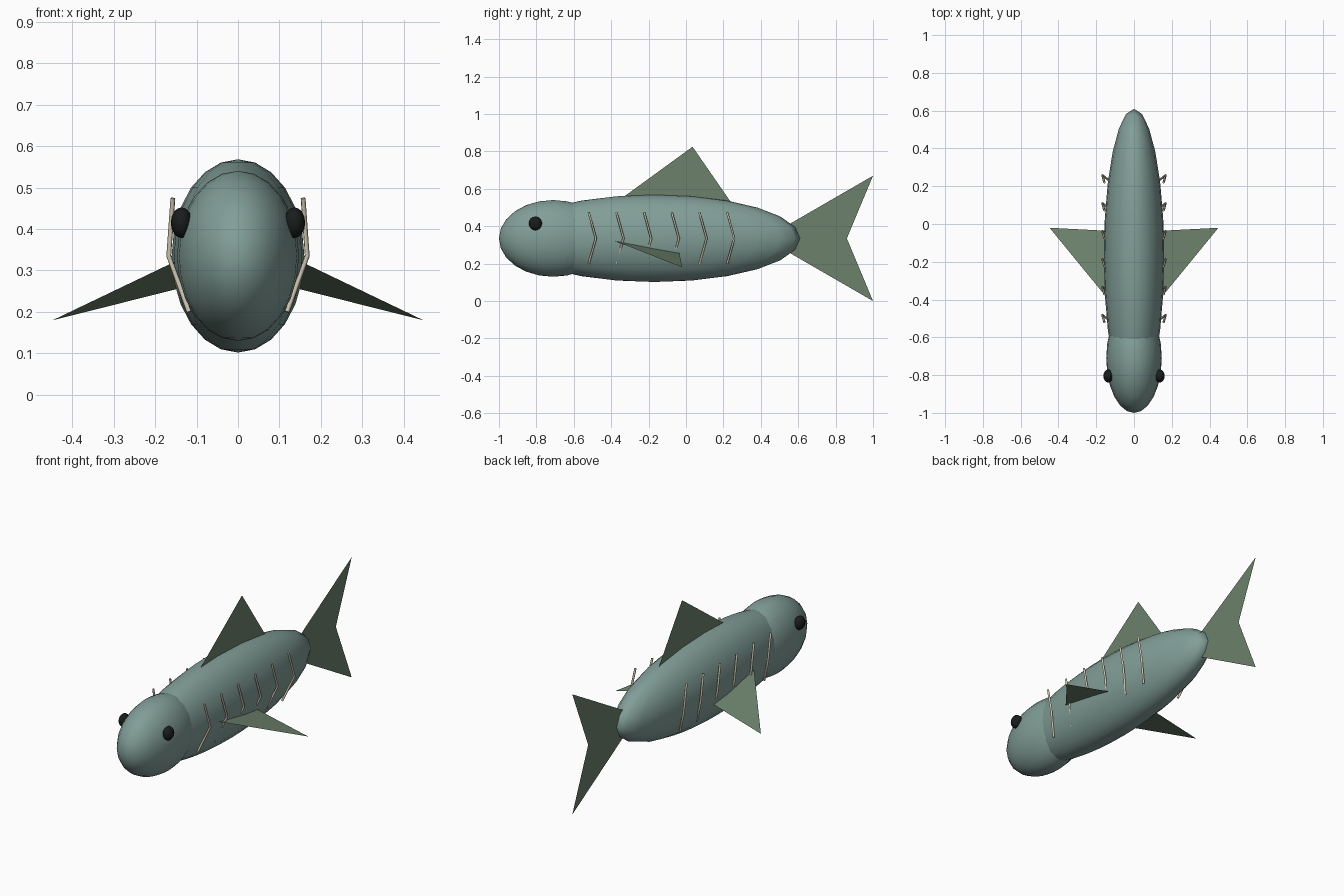
import bpy

if "Cube" in bpy.data.objects:
    bpy.data.objects.remove(bpy.data.objects["Cube"])


def material(name, rgb):
    m = bpy.data.materials.new(name)
    m.diffuse_color = (*rgb, 1)
    m.use_nodes = True
    m.node_tree.nodes["Principled BSDF"].inputs["Base Color"].default_value = m.diffuse_color
    return m


SKIN = material("skin", (0.22, 0.34, 0.31))
FIN = material("fin", (0.15, 0.22, 0.15))
BONE = material("bone", (0.62, 0.56, 0.43))
DARK = material("dark", (0.01, 0.012, 0.012))


def ellipsoid(name, centre, radii, mat, segments=24, rings=12):
    bpy.ops.mesh.primitive_uv_sphere_add(segments=segments, ring_count=rings,
                                         radius=1, location=centre)
    ob = bpy.context.object
    ob.name = name
    ob.scale = radii
    bpy.ops.object.transform_apply(location=False, rotation=False, scale=True)
    bpy.ops.object.shade_smooth()
    ob.data.materials.append(mat)
    return ob


def fin(name, points):
    # single flat sheet
    me = bpy.data.meshes.new(name)
    me.from_pydata(points, [], [tuple(range(len(points)))])
    me.materials.append(FIN)
    ob = bpy.data.objects.new(name, me)
    bpy.context.collection.objects.link(ob)
    return ob


def rod(name, points, radius):
    cu = bpy.data.curves.new(name, 'CURVE')
    cu.dimensions = '3D'
    cu.bevel_depth = radius
    cu.bevel_resolution = 1
    cu.use_fill_caps = True
    sp = cu.splines.new('POLY')
    sp.points.add(len(points) - 1)
    for p, co in zip(sp.points, points):
        p.co = (*co, 1)
    cu.materials.append(BONE)
    ob = bpy.data.objects.new(name, cu)
    bpy.context.collection.objects.link(ob)
    return ob


# Body and head
ellipsoid("body", (0, -0.17, 0.335), (0.16, 0.78, 0.233), SKIN)
ellipsoid("head", (0, -0.71, 0.335), (0.147, 0.29, 0.205), SKIN)

# Upright fins
fin("back_fin", [(0, -0.35, 0.545), (0, 0.035, 0.825), (0, 0.26, 0.50)])
fin("tail_fin", [(0, 0.42, 0.335), (0, 1.0, 0.0), (0, 0.86, 0.335), (0, 1.0, 0.67)])

for s, side in ((-1, "left"), (1, "right")):
    # Eyes and side fins
    ellipsoid(side + "_eye", (s * 0.136, -0.805, 0.415), (0.026, 0.035, 0.037), DARK, 16, 8)
    fin(side + "_fin", [(s * 0.14, -0.395, 0.327), (s * 0.447, -0.02, 0.18),
                        (s * 0.14, -0.036, 0.257)])
    # Bent ribs along the flank
    for i in range(6):
        y = -0.52 + 0.148 * i
        rod(f"{side}_rib_{i + 1}", [(s * 0.157, y, 0.474), (s * 0.167, y + 0.038, 0.335),
                                    (s * 0.118, y, 0.2)], 0.006)
